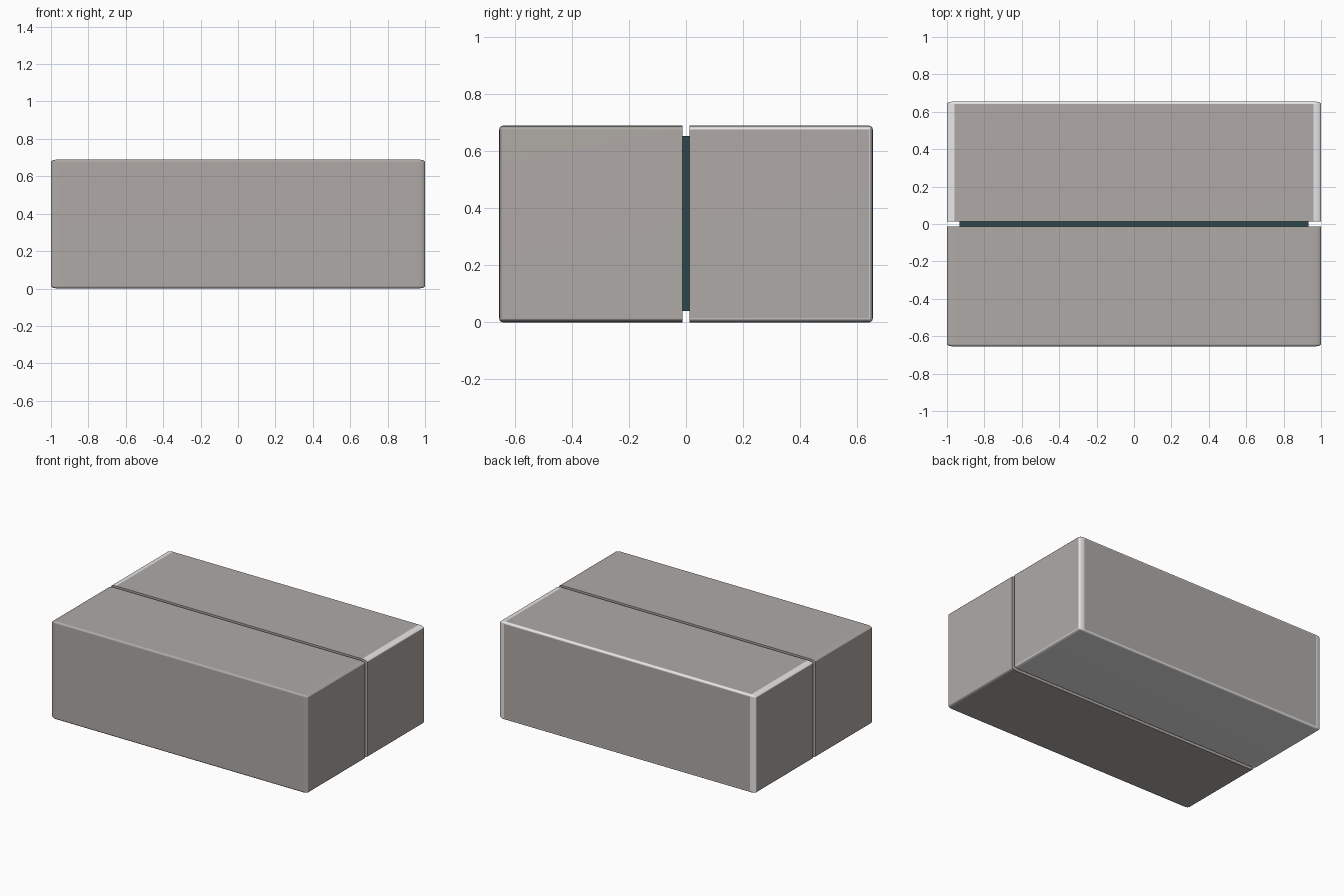
import bpy, bmesh, math

if "Cube" in bpy.data.objects:
    bpy.data.objects.remove(bpy.data.objects["Cube"])

LENGTH_STRETCH = 3.0   # edge rounding is three times wider along x
HEIGHT = 0.69
GAP = 0.0125
DEPTH = 0.655


def flat_colour(name, rgb):
    m = bpy.data.materials.new(name)
    m.diffuse_color = (*rgb, 1)
    m.use_nodes = True
    m.node_tree.nodes["Principled BSDF"].inputs["Base Color"].default_value = m.diffuse_color
    return m


body = flat_colour("warm grey", (0.43, 0.402, 0.382))
trim = flat_colour("pale grey", (0.8, 0.8, 0.8))
dark = flat_colour("dark teal", (0.027, 0.064, 0.068))


def finish(bm, name, mats):
    mesh = bpy.data.meshes.new(name)
    bm.to_mesh(mesh)
    bm.free()
    for m in mats:
        mesh.materials.append(m)
    ob = bpy.data.objects.new(name, mesh)
    bpy.context.collection.objects.link(ob)
    bpy.context.view_layer.objects.active = ob
    ob.select_set(True)
    bpy.ops.object.shade_smooth_by_angle(angle=math.radians(35))
    ob.select_set(False)
    wn = ob.modifiers.new("even shading", 'WEIGHTED_NORMAL')
    wn.keep_sharp = True
    return ob


def box(x, y0, y1, z0, z1):
    bm = bmesh.new()
    bmesh.ops.create_cube(bm, size=1)
    for v in bm.verts:
        v.co.x *= 2 * x
        v.co.y = y1 if v.co.y > 0 else y0
        v.co.z = z1 if v.co.z > 0 else z0
    return bm


def half_block(name, y0, y1, edge_slot):
    # Block with every edge rounded except those around the seam
    bm = box(1 / LENGTH_STRETCH, y0, y1, 0, HEIGHT)
    outer = [e for e in bm.edges
             if max(abs(v.co.y) for v in e.verts) > GAP * 2]
    bmesh.ops.bevel(bm, geom=outer, offset=0.0135, offset_type='OFFSET',
                    segments=4, profile=0.5, affect='EDGES',
                    material=edge_slot)
    for v in bm.verts:
        v.co.x *= LENGTH_STRETCH
    # Underside takes the edge colour
    bm.normal_update()
    for f in bm.faces:
        if f.normal.z < -0.99:
            f.material_index = edge_slot
    return finish(bm, name, [body, trim])


half_block("front_half", -DEPTH, -GAP, 0)
half_block("back_half", GAP, DEPTH, 1)

# Thin dark plate filling the seam
finish(box(0.933, -GAP - 0.001, GAP + 0.001, 0.04, 0.653), "seam_plate", [dark])
